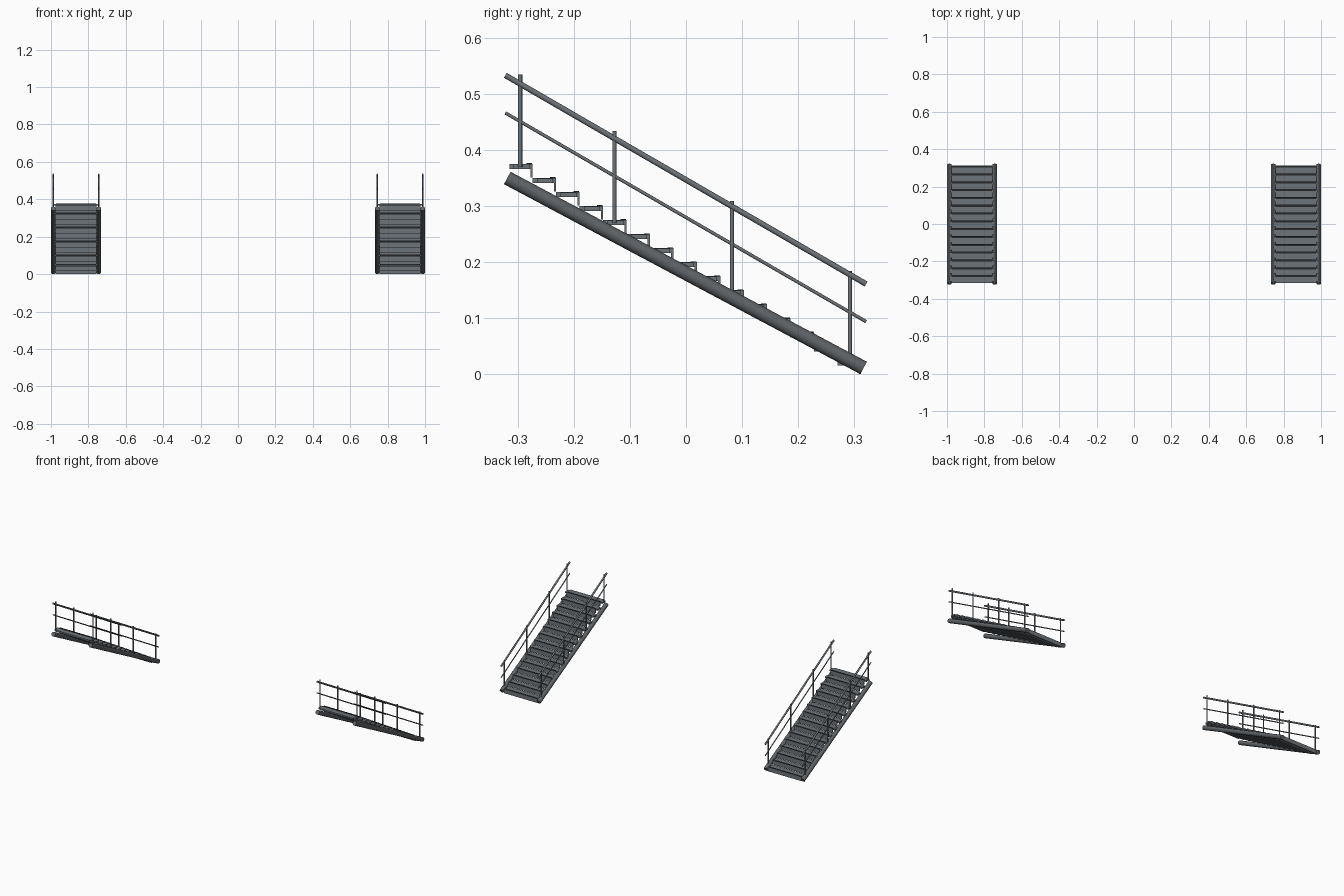
import bpy
import math
from mathutils import Vector

if "Cube" in bpy.data.objects:
    bpy.data.objects.remove(bpy.data.objects["Cube"])


def material(name, colour):
    m = bpy.data.materials.new(name)
    m.diffuse_color = (*colour, 1)
    m.use_nodes = True
    m.node_tree.nodes["Principled BSDF"].inputs["Base Color"].default_value = m.diffuse_color
    return m


steel = material("grey_steel", (0.155, 0.174, 0.192))
beam_grey = material("dark_grey_steel", (0.115, 0.127, 0.138))
black = material("black_grip", (0.02, 0.021, 0.023))

CENTRE = 0.866      # distance of each flight from the middle
RAIL = 0.1215       # half spacing of stringers and railings
TREADS, RUN, RISE = 15, 0.0418, 0.025
Y0, Z0 = -0.315, 0.375


def tube(name, a, b, radius, sides, mat):
    """Straight bar between two points in a y-z plane."""
    a, b = Vector(a), Vector(b)
    d = b - a
    bpy.ops.mesh.primitive_cylinder_add(vertices=sides, radius=radius,
                                        depth=d.length, location=(a + b) / 2)
    ob = bpy.context.object
    ob.name = name
    ob.rotation_euler = (math.atan2(-d.y, d.z), 0, 0)
    ob.data.materials.append(mat)
    bpy.ops.object.shade_smooth_by_angle(angle=math.radians(50))


def prism(name, profile, x, half, mat):
    """Extrude a y-z outline across x."""
    n = len(profile)
    verts = [(x + s * half, y, z) for s in (-1, 1) for y, z in profile]
    faces = [tuple(range(n))[::-1], tuple(range(n, 2 * n))]
    faces += [(i, (i + 1) % n, n + (i + 1) % n, n + i) for i in range(n)]
    me = bpy.data.meshes.new(name)
    me.from_pydata(verts, [], faces)
    me.materials.append(mat)
    bpy.context.collection.objects.link(bpy.data.objects.new(name, me))


def box(name, y0, y1, z0, z1, x, half, mat):
    prism(name, [(y0, z1), (y0, z0), (y1, z0), (y1, z1)], x, half, mat)


def stair_flight(cx):
    # Folded steps: flat tread with a riser lip at its lower edge
    for i in range(TREADS):
        y, z = Y0 + i * RUN, Z0 - i * RISE
        e = y + RUN
        prism("tread", [(y, z), (y, z - 0.009), (e - 0.004, z - 0.009),
                        (e - 0.004, z - RISE + 0.001), (e, z - RISE + 0.001),
                        (e, z)], cx, 0.110, steel)
        # Dark anti-slip strip along the nosing
        box("grip_strip", e - 0.011, e - 0.001, z - 0.001, z + 0.0015,
            cx, 0.107, black)
        # Lugs joining the step to the stringers
        for s in (-1, 1):
            box("tread_lug", y + 0.008, y + 0.036, z - 0.009, z - 0.0005,
                cx + s * 0.114, 0.0075, steel)

    for s in (-1, 1):
        x = cx + s * RAIL
        # Sloping side beam
        tube("stringer", (x, -0.3185, 0.350), (x, 0.3165, 0.0115),
             0.0125, 12, beam_grey)
        # Handrail and middle rail
        tube("handrail", (x, -0.322, 0.533), (x, 0.321, 0.161), 0.005, 12, steel)
        tube("middle_rail", (x, -0.322, 0.466), (x, 0.321, 0.094), 0.003, 12, steel)
        # Posts standing on the steps
        for y, bottom, top in ((-0.2955, 0.370, 0.534), (-0.1277, 0.270, 0.434),
                               (0.082, 0.145, 0.309), (0.292, 0.020, 0.184)):
            tube("post", (x, y, bottom), (x, y, top), 0.0037, 12, steel)


for side in (-1, 1):
    stair_flight(side * CENTRE)
